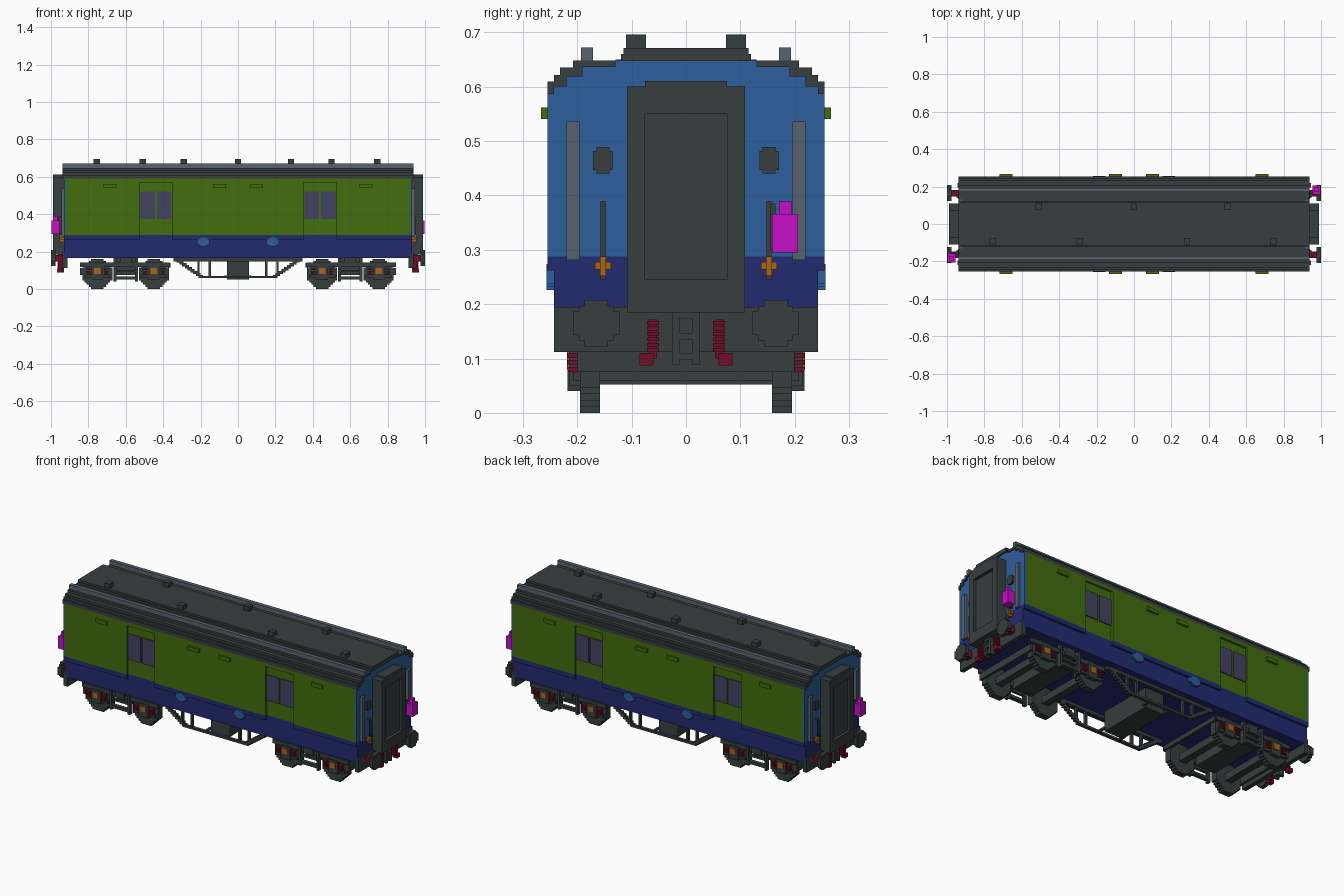
import bpy, bmesh, math

cube = bpy.data.objects.get("Cube")
if cube:
    bpy.data.objects.remove(cube)


def material(name, r, g, b):
    lin = [((c / 255 + 0.055) / 1.055) ** 2.4 if c > 10 else c / 255 / 12.92 for c in (r, g, b)]
    m = bpy.data.materials.new(name)
    m.use_nodes = True
    m.diffuse_color = (*lin, 1)
    bsdf = next(n for n in m.node_tree.nodes if n.type == 'BSDF_PRINCIPLED')
    bsdf.inputs["Base Color"].default_value = (*lin, 1)
    return m


OLIVE = material("olive green", 68, 109, 14)
NAVY = material("navy blue", 34, 43, 112)
BLUE = material("mid blue", 45, 94, 156)
DARK = material("charcoal", 55, 62, 62)
GREY = material("slate grey", 88, 98, 110)
GLASS = material("dusky glass", 66, 68, 96)
RED = material("dark red", 112, 14, 42)
ORANGE = material("rust orange", 170, 100, 25)
MAGENTA = material("magenta", 200, 14, 200)


def finish(name, mat, bm):
    bmesh.ops.recalc_face_normals(bm, faces=bm.faces)
    me = bpy.data.meshes.new(name)
    bm.to_mesh(me)
    bm.free()
    me.materials.append(mat)
    ob = bpy.data.objects.new(name, me)
    bpy.context.collection.objects.link(ob)
    return ob


def boxes(name, mat, items):
    """One object from boxes given as x0, x1, y0, y1, z0, z1."""
    bm = bmesh.new()
    for x0, x1, y0, y1, z0, z1 in items:
        vs = bmesh.ops.create_cube(bm, size=1)["verts"]
        for v in vs:
            v.co = (x1 if v.co.x > 0 else x0, y1 if v.co.y > 0 else y0, z1 if v.co.z > 0 else z0)
    return finish(name, mat, bm)


def prism(name, mat, outline, axis, ranges):
    """Extrude an outline along x (points y, z) or y (points x, z)."""
    bm = bmesh.new()
    for a, b in ranges:
        pts = [(a, u, w) if axis == 'x' else (u, a, w) for u, w in outline]
        f = bm.faces.new([bm.verts.new(p) for p in pts])
        out = bmesh.ops.extrude_face_region(bm, geom=[f])["geom"]
        d = (b - a, 0, 0) if axis == 'x' else (0, b - a, 0)
        bmesh.ops.translate(bm, vec=d, verts=[e for e in out if isinstance(e, bmesh.types.BMVert)])
    return finish(name, mat, bm)


def span(a, b, flip):
    return (-b, -a) if flip else (a, b)


def mirror_x(items):
    return items + [(-b, -a, *r) for a, b, *r in items]


def mirror_y(items):
    return items + [(a, b, -d, -c, *r) for a, b, c, d, *r in items]


def turned(items):
    """Repeat boxes turned half a circle about the vertical."""
    return items + [(-b, -a, -d, -c, *r) for a, b, c, d, *r in items]


def four(items):
    return mirror_x(mirror_y(items))


def stairs(points):
    """Turn a half profile (y, z rising inwards) into a stepped one."""
    out = [points[0]]
    for p in points[1:]:
        out += [(p[0], out[-1][1]), p]
    return out


def step_disc(cx, cz, r, unit):
    """Round outline made of square steps."""
    n = round(r / unit)
    half = [(math.sqrt(max(0, n * n - (k + 0.5) ** 2)), k) for k in range(n)]
    quarter = []
    for w, k in half:
        w = round(w) * unit
        quarter += [(w, k * unit), (w, (k + 1) * unit)]
    q2 = [(-x, z) for x, z in reversed(quarter)]
    low = [(-x, -z) for x, z in quarter + q2]
    pts = []
    for x, z in quarter + q2 + low:
        p = (cx + x, cz + z)
        if not pts or math.dist(p, pts[-1]) > 1e-5:
            pts.append(p)
    if math.dist(pts[0], pts[-1]) < 1e-5:
        pts.pop()
    return pts


# Body core and raised side panels around the recessed doors
WALL = [(0, 0.353), (0.527, 0.922)]
boxes("upper_body", OLIVE, [(-0.922, 0.922, -0.243, 0.243, 0.288, 0.59)])
boxes("lower_body", NAVY, [(-0.922, 0.922, -0.243, 0.243, 0.165, 0.288)])
boxes("upper_side_panels", OLIVE,
      four([(a, b, 0.243, 0.255, 0.288, 0.59) for a, b in WALL] + [(0.353, 0.527, 0.243, 0.255, 0.57, 0.59)]))
boxes("lower_side_panels", NAVY, four([(a, b, 0.243, 0.255, 0.262, 0.288) for a, b in WALL]))

# Sliding door windows, side vents and oval badges
boxes("door_windows", GLASS, four([(0.355, 0.434, 0.243, 0.249, 0.374, 0.522),
                                   (0.444, 0.525, 0.243, 0.249, 0.374, 0.522)]))
boxes("side_vents", OLIVE, four([(x - 0.035, x + 0.035, 0.255, 0.267, 0.541, 0.562) for x in (0.098, 0.685)]))
for x, label in ((-0.185, "right"), (0.185, "left")):
    oval = [(x + (px - x) * 1.4, pz) for px, pz in step_disc(x, 0.25, 0.025, 0.006)]
    prism("badge_" + label, BLUE, oval, 'y', [(-0.257, -0.24), (0.24, 0.257)])

# Stepped end walls under the roof
inner = stairs([(0.255, 0.59), (0.243, 0.603), (0.22, 0.622), (0.19, 0.639), (0.13, 0.65)])
end_half = [(0.255, 0.288)] + inner
prism("end_walls", BLUE, end_half + [(-y, z) for y, z in reversed(end_half)], 'x',
      [(-0.93, -0.915), (0.915, 0.93)])
boxes("end_lower_walls", NAVY, mirror_x([(0.915, 0.93, -0.255, 0.255, 0.262, 0.288),
                                         (0.915, 0.93, -0.243, 0.243, 0.165, 0.262)]))

# Roof shell with drip rails and ventilators
outer = stairs([(0.255, 0.61), (0.243, 0.622), (0.232, 0.635), (0.208, 0.648), (0.12, 0.66), (0.115, 0.671)])
low = [(y, z - 0.003) for y, z in inner]
roof = outer + [(-y, z) for y, z in reversed(outer)] + [(-y, z) for y, z in low] + list(reversed(low))
prism("roof", DARK, roof, 'x', [(-0.937, 0.937)])
boxes("roof_rails", GREY, mirror_y([(-0.937, 0.937, 0.171, 0.193, 0.647, 0.672)]))
vents = [(x, 0.092) for x in (-0.51, 0, 0.5)] + [(x, -0.092) for x in (-0.755, -0.29, 0.283, 0.745)]
boxes("roof_ventilators", DARK, [(x - 0.017, x + 0.017, y - 0.018, y + 0.018, 0.665, 0.696) for x, y in vents])

# Gangway: frame around a recessed door
boxes("gangway_frame", DARK, mirror_x([
    (0.925, 0.99, 0.075, 0.109, 0.185, 0.6), (0.925, 0.99, -0.109, -0.075, 0.185, 0.6),
    (0.925, 0.99, -0.075, 0.075, 0.55, 0.611), (0.925, 0.99, -0.075, 0.075, 0.185, 0.245)]))
boxes("gangway_door", DARK, mirror_x([(0.925, 0.972, -0.075, 0.075, 0.245, 0.55)]))

# End fittings
boxes("end_posts", GREY, four([(0.925, 0.945, 0.196, 0.22, 0.281, 0.536)]))
boxes("end_lamp_plates", DARK, four([(0.925, 0.942, 0.141, 0.165, 0.44, 0.489),
                                     (0.925, 0.942, 0.135, 0.171, 0.447, 0.482)]))
boxes("end_handrails", DARK, four([(0.945, 0.952, 0.148, 0.157, 0.245, 0.39),
                                   (0.925, 0.952, 0.148, 0.157, 0.38, 0.39)]))
boxes("pipe_taps", ORANGE, four([(0.925, 0.95, 0.138, 0.167, 0.264, 0.278),
                                 (0.925, 0.955, 0.147, 0.158, 0.252, 0.288)]))
boxes("tail_lamps", MAGENTA, turned([(0.955, 0.998, 0.158, 0.206, 0.295, 0.366),
                                     (0.965, 0.988, 0.171, 0.194, 0.366, 0.39)]))
boxes("lamp_brackets", DARK, turned([(0.925, 0.96, 0.155, 0.165, 0.3, 0.385)]))

# Headstocks, buffers, couplings and hoses
boxes("headstocks", DARK, mirror_x([(0.912, 0.937, -0.243, 0.243, 0.112, 0.195)]))
for y, label in ((-0.165, "right"), (0.165, "left")):
    prism("buffer_heads_" + label, DARK, step_disc(y, 0.165, 0.043, 0.0107), 'x', [(-1, -0.977), (0.977, 1)])
boxes("buffer_shanks", RED, four([(0.93, 0.98, 0.147, 0.183, 0.147, 0.183)]))
boxes("couplings", DARK, mirror_x([
    (0.93, 0.962, -0.025, -0.012, 0.088, 0.185), (0.93, 0.962, 0.012, 0.025, 0.088, 0.185),
    (0.93, 0.962, -0.012, 0.012, 0.174, 0.185), (0.93, 0.962, -0.012, 0.012, 0.135, 0.147),
    (0.93, 0.962, -0.012, 0.012, 0.097, 0.11), (0.93, 0.95, -0.012, 0.012, 0.1, 0.18)]))
hose = [(0.935, 0.965, 0.05, 0.072, 0.112 + 0.01 * k, 0.119 + 0.01 * k) for k in range(6)]
boxes("brake_hoses", RED, four(hose + [(0.935, 0.958, 0.053, 0.069, 0.1, 0.172),
                                       (0.94, 0.968, 0.06, 0.086, 0.087, 0.11)]))

# Bogies: stepped wheels, axles, side frames, axle boxes and springs
AXLES = (0.45, 0.752)
for s in (-1, 1):
    for k, ax in enumerate(AXLES):
        tag = f"{'left' if s > 0 else 'right'}_{k + 1}"
        prism("wheels_" + tag, DARK, step_disc(s * ax, 0.08, 0.08, 0.0114), 'y', [(-0.195, -0.158), (0.158, 0.195)])
boxes("axles", DARK, mirror_x([(a - 0.02, a + 0.02, -0.16, 0.16, 0.06, 0.1) for a in AXLES]))
boxes("bogie_bolsters", DARK, mirror_x([(0.54, 0.66, -0.16, 0.16, 0.075, 0.165),
                                        (0.83, 0.845, -0.2, 0.2, 0.075, 0.112),
                                        (0.36, 0.375, -0.2, 0.2, 0.115, 0.14)]))
frame = [(0.365, 0.845, 0.195, 0.21, 0.118, 0.142),
         (0.535, 0.665, 0.195, 0.218, 0.052, 0.068), (0.535, 0.665, 0.195, 0.21, 0.09, 0.102),
         (0.535, 0.55, 0.195, 0.218, 0.04, 0.165), (0.65, 0.665, 0.195, 0.218, 0.04, 0.165),
         (0.57, 0.63, 0.195, 0.218, 0.118, 0.165)]
for a in AXLES:
    frame += [(a - 0.03, a + 0.03, 0.195, 0.215, 0.05, 0.125),
              (a - 0.07, a + 0.07, 0.195, 0.208, 0.06, 0.075)]
boxes("bogie_side_frames", DARK, four(frame))
boxes("axle_boxes", ORANGE, four([(a - 0.017, a + 0.017, 0.2, 0.219, 0.08, 0.112) for a in AXLES]))
boxes("bogie_springs", RED, four([(a + d - 0.012, a + d + 0.012, 0.197, 0.218, z, z + 0.009)
                                  for a in AXLES for d in (-0.048, 0.048) for z in (0.075, 0.088, 0.101)]))

# Underframe: equipment box and stepped truss rods
boxes("equipment_box", DARK, [(-0.06, 0.06, -0.16, 0.16, 0.052, 0.166)])
N = 9
truss = [(0.187 + 0.0148 * k, 0.21 + 0.0148 * k, 0.19, 0.208, 0.058 + 0.0105 * k, 0.076 + 0.0105 * k)
         for k in range(N)]
truss += [(0, 0.2, 0.19, 0.208, 0.058, 0.07), (0.145, 0.157, 0.19, 0.208, 0.06, 0.166),
          (0, 0.345, 0.19, 0.208, 0.148, 0.168), (0.207, 0.217, 0.19, 0.208, 0.085, 0.166),
          (0.06, 0.072, 0.15, 0.208, 0.06, 0.072)]
boxes("truss_rods", DARK, four(truss))
